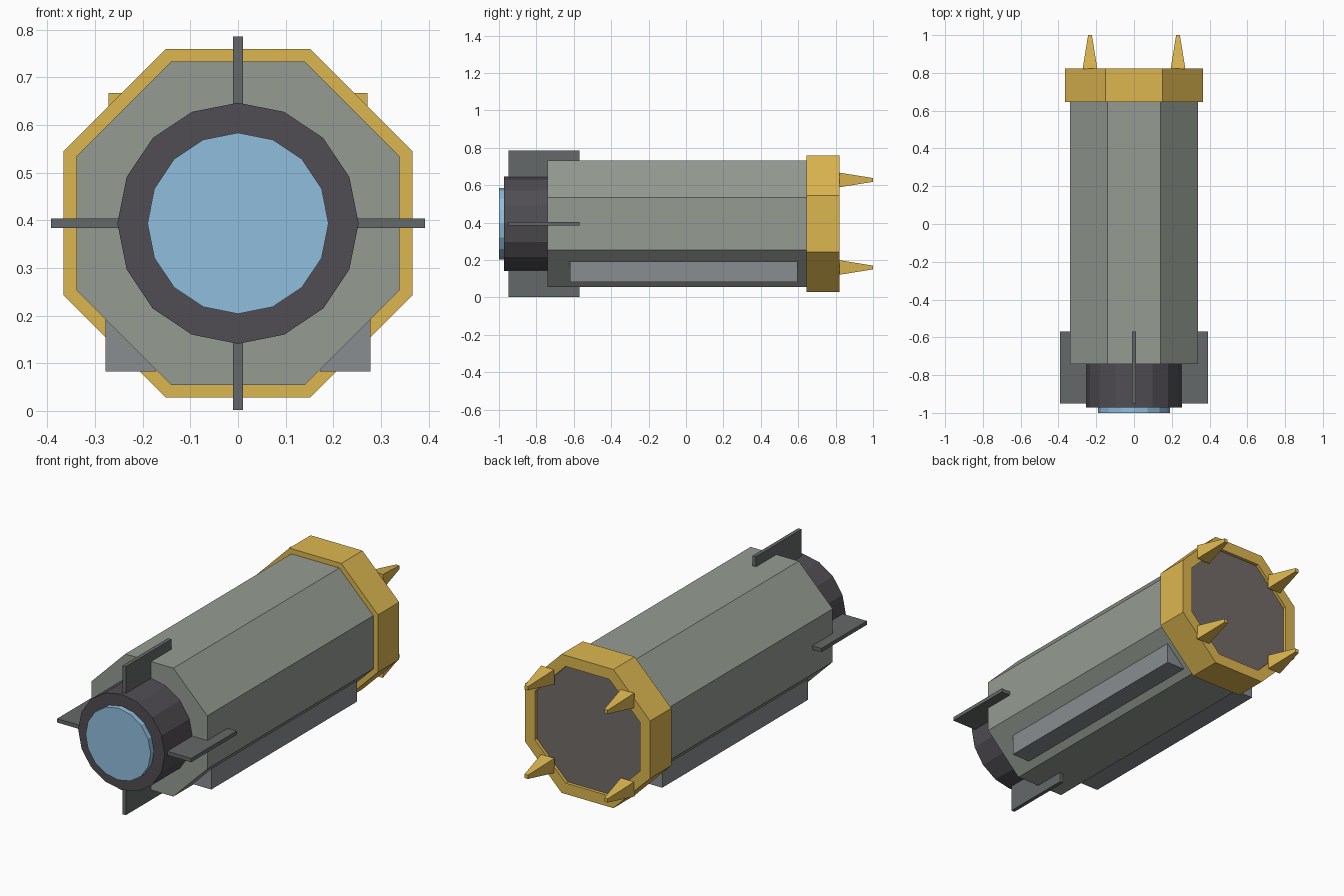
import bpy
import math

if "Cube" in bpy.data.objects:
    bpy.data.objects.remove(bpy.data.objects["Cube"])

CZ = 0.394  # height of the long axis


def material(name, rgb):
    m = bpy.data.materials.new(name)
    m.diffuse_color = (*rgb, 1)
    m.use_nodes = True
    m.node_tree.nodes["Principled BSDF"].inputs["Base Color"].default_value = m.diffuse_color
    return m


HULL = material("hull_grey", (0.30, 0.33, 0.29))
DARK = material("dark_metal", (0.08, 0.075, 0.085))
GOLD = material("yellow_metal", (0.72, 0.47, 0.08))
GLASS = material("blue_glass", (0.28, 0.52, 0.73))
FIN = material("fin_grey", (0.13, 0.14, 0.14))
RAIL = material("rail_grey", (0.25, 0.27, 0.28))
PLATE = material("plate_grey", (0.17, 0.15, 0.14))


def make(name, verts, faces, mat):
    me = bpy.data.meshes.new(name)
    me.from_pydata(verts, [], faces)
    me.materials.append(mat)
    ob = bpy.data.objects.new(name, me)
    bpy.context.collection.objects.link(ob)
    return ob


def loft(name, sides, rings, mat, closed=False, phase=0.0, x=0, z=CZ):
    """Polygon rings (radius, y) joined along y; capped, or closed into a tube."""
    verts, faces = [], []
    for r, y in rings:
        for i in range(sides):
            a = phase + 2 * math.pi * i / sides
            verts.append((x + r * math.cos(a), y, z + r * math.sin(a)))
    n = len(rings)
    for k in range(n if closed else n - 1):
        a, b = k * sides, ((k + 1) % n) * sides
        for i in range(sides):
            j = (i + 1) % sides
            faces.append((a + i, b + i, b + j, a + j))
    if not closed:
        faces.append(tuple(range(sides)))
        faces.append(tuple(reversed(range((n - 1) * sides, n * sides))))
    return make(name, verts, faces, mat)


def box(name, x, y, z, mat):
    verts = [(a, b, c) for a in x for b in y for c in z]
    faces = [(0, 1, 3, 2), (4, 6, 7, 5), (0, 4, 5, 1),
             (2, 3, 7, 6), (0, 2, 6, 4), (1, 5, 7, 3)]
    return make(name, verts, faces, mat)


OCT = math.pi / 8
K = 1 / math.cos(OCT)  # apothem to corner radius

# Octagonal body, rear collar and recessed rear plate
loft("body", 8, [(0.339 * K, -0.74), (0.339 * K, 0.66)], HULL, phase=OCT)
loft("rear_collar", 8, [(0.366 * K, 0.645), (0.366 * K, 0.822),
                        (0.308 * K, 0.822), (0.308 * K, 0.645)],
     GOLD, closed=True, phase=OCT)
loft("rear_plate", 8, [(0.309 * K, 0.65), (0.309 * K, 0.805)], PLATE, phase=OCT)

# Front barrel and lens
loft("front_barrel", 16, [(0.253, -0.972), (0.253, -0.73)], DARK)
loft("lens", 16, [(0.19, -1.0), (0.19, -0.96)], GLASS)

# Four fins around the barrel, four spikes on the collar
for i in range(4):
    fin = box(f"fin_{i + 1}", (0.23, 0.392), (-0.95, -0.57), (-0.01, 0.01), FIN)
    fin.location.z = CZ
    fin.rotation_euler.y = i * math.pi / 2
R2 = math.sqrt(2)
for sx in (-1, 1):
    for sz in (-1, 1):
        loft(f"spike_{'left' if sx < 0 else 'right'}_{'low' if sz < 0 else 'high'}",
             4, [(0.039 * R2, 0.82), (0.01 * R2, 1.0)], GOLD,
             phase=math.pi / 4, x=sx * 0.233, z=CZ + sz * 0.234)

# Rails along the lower slanted sides
for side, xs in (("left", (-0.278, -0.172)), ("right", (0.172, 0.278))):
    box(f"{side}_rail", xs, (-0.62, 0.595), (0.083, 0.2), RAIL)

# Consistent outward normals
import bmesh
for ob in bpy.context.collection.objects:
    bm = bmesh.new()
    bm.from_mesh(ob.data)
    bmesh.ops.recalc_face_normals(bm, faces=bm.faces)
    bm.to_mesh(ob.data)
    bm.free()
